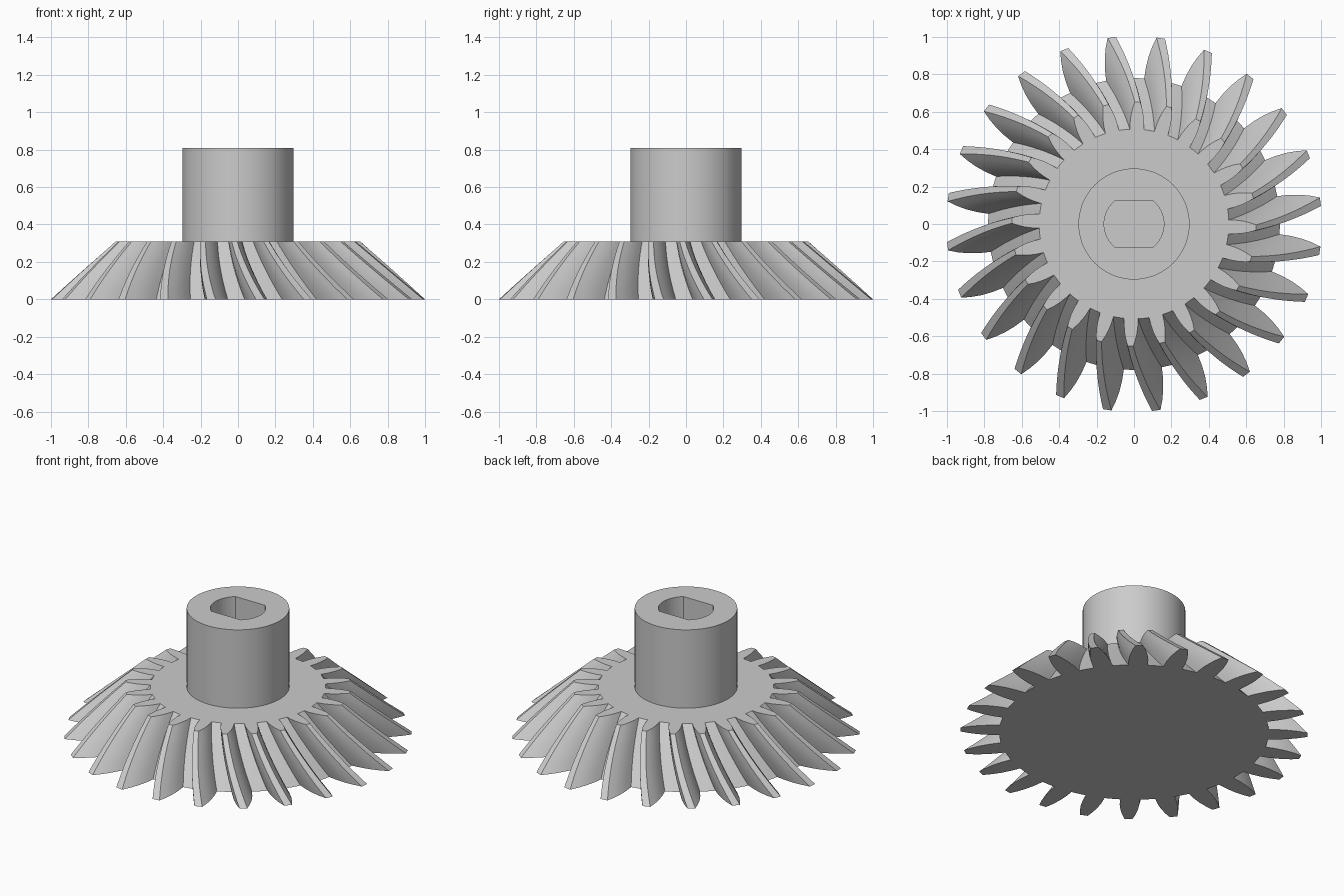
import bpy, bmesh
from math import sin, cos, asin, radians, tau

if "Cube" in bpy.data.objects:
    bpy.data.objects.remove(bpy.data.objects["Cube"], do_unlink=True)

GREY = (0.6, 0.6, 0.6, 1.0)
mat = bpy.data.materials.new("plain grey")
mat.use_nodes = True
mat.diffuse_color = GREY
mat.node_tree.nodes["Principled BSDF"].inputs["Base Color"].default_value = GREY

TEETH = 24
GEAR_H, HUB_TOP = 0.31, 0.81
TOP_SCALE, TWIST, PHASE = 0.65, radians(-8.5), radians(6.8)
HUB_R, BORE_R, BORE_FLAT = 0.297, 0.16, 0.122


def ring(bm, polar, z, scale=1.0, turn=0.0):
    """Closed loop of vertices from (radius, angle) pairs."""
    return [bm.verts.new((r * scale * cos(a + turn), r * scale * sin(a + turn), z))
            for r, a in polar]


def bridge(bm, a, b):
    """Quads between two loops of equal length."""
    n = len(a)
    for i in range(n):
        j = (i + 1) % n
        bm.faces.new((a[i], a[j], b[j], b[i]))


def finish(bm, name, angle):
    bmesh.ops.recalc_face_normals(bm, faces=bm.faces)
    mesh = bpy.data.meshes.new(name)
    bm.to_mesh(mesh)
    bm.free()
    mesh.materials.append(mat)
    ob = bpy.data.objects.new(name, mesh)
    bpy.context.collection.objects.link(ob)
    bpy.ops.object.select_all(action="DESELECT")
    ob.select_set(True)
    bpy.context.view_layer.objects.active = ob
    bpy.ops.object.shade_smooth_by_angle(angle=radians(angle))


# Bevel gear: tooth outline swept upward while shrinking and twisting
flank = [(0.78, 4.2), (0.84, 3.85), (0.90, 3.2), (0.955, 2.3), (1.004, 1.3)]
outline = []
for t in range(TEETH):
    mid = PHASE + t * tau / TEETH
    outline += [(r, mid - radians(h)) for r, h in flank]
    outline += [(r, mid + radians(h)) for r, h in reversed(flank)]
    outline.append((0.78, mid + tau / TEETH / 2))

bm = bmesh.new()
STEPS = 10
layers = []
for s in range(STEPS + 1):
    f = s / STEPS
    layers.append(ring(bm, outline, GEAR_H * f, 1 + (TOP_SCALE - 1) * f, TWIST * f))
for low, high in zip(layers, layers[1:]):
    bridge(bm, low, high)
bm.faces.new(layers[0])
bm.faces.new(layers[-1])
finish(bm, "bevel_gear", 25)

# Hub with a blind bore that has two flats
corner = asin(BORE_FLAT / BORE_R)
angles = [i * tau / 72 for i in range(72)]
angles += [corner, tau / 2 - corner, tau / 2 + corner, tau - corner]
angles.sort()
outer = [(HUB_R, a) for a in angles]
bore = [(min(BORE_R, BORE_FLAT / max(abs(sin(a)), 1e-6)), a) for a in angles]

bm = bmesh.new()
base = ring(bm, outer, GEAR_H)
rim = ring(bm, outer, HUB_TOP)
mouth = ring(bm, bore, HUB_TOP)
floor = ring(bm, bore, GEAR_H + 0.002)
for a, b in ((base, rim), (rim, mouth), (mouth, floor)):
    bridge(bm, a, b)
bm.faces.new(floor)
finish(bm, "hub", 30)
